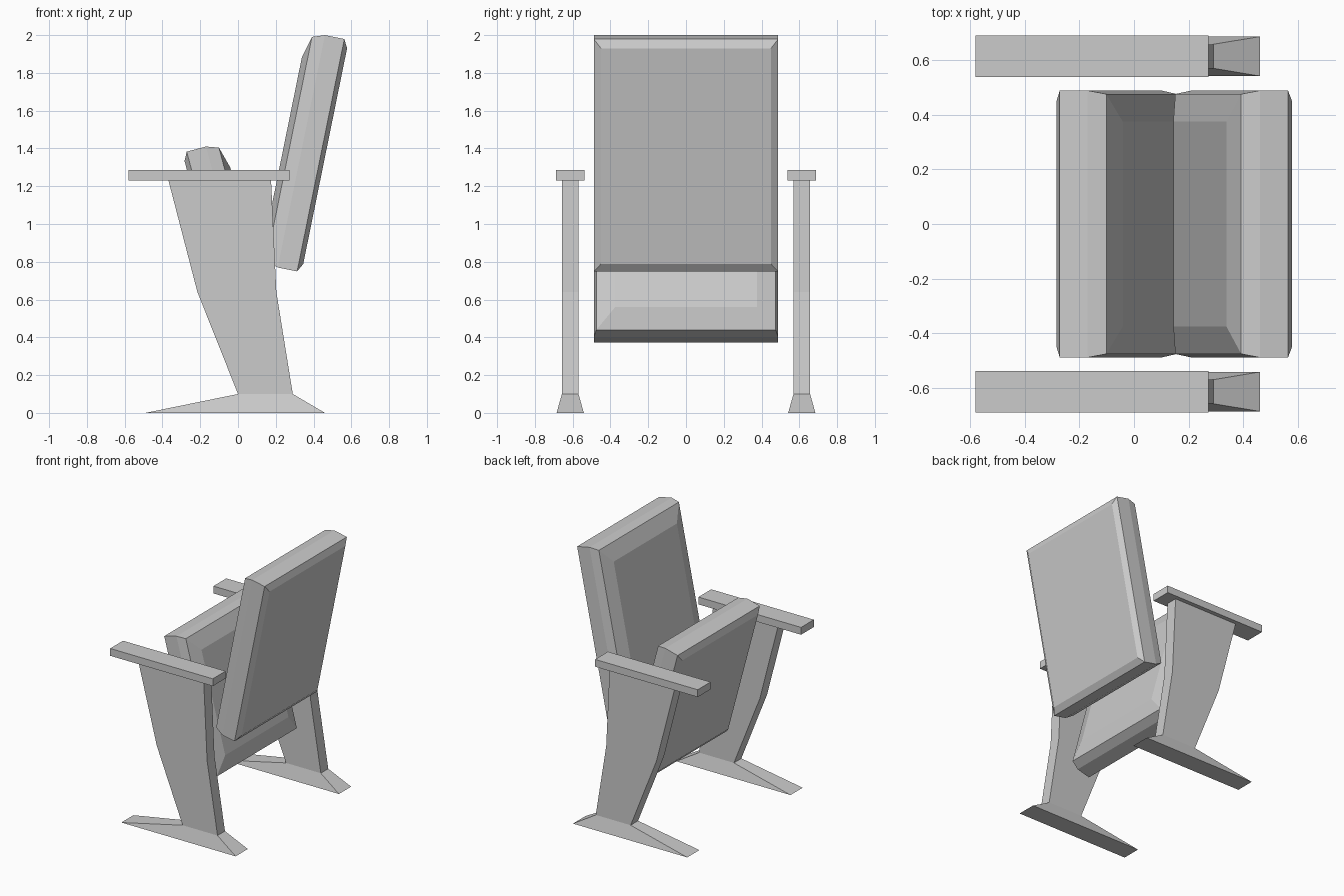
import bpy
import bmesh
from mathutils import Vector

cube = bpy.data.objects.get("Cube")
if cube:
    bpy.data.objects.remove(cube, do_unlink=True)

# One plain grey for the whole chair
grey = bpy.data.materials.new("plain_grey")
grey.use_nodes = True
tone = (0.6, 0.6, 0.6, 1)
grey.diffuse_color = tone
grey.node_tree.nodes["Principled BSDF"].inputs["Base Color"].default_value = tone


def loft(name, rings):
    """Closed flat-faced solid through rings with equal point counts."""
    bm = bmesh.new()
    loops = [[bm.verts.new(p) for p in ring] for ring in rings]
    for a, b in zip(loops, loops[1:]):
        for i in range(len(a)):
            j = (i + 1) % len(a)
            bm.faces.new((a[i], a[j], b[j], b[i]))
    bm.faces.new(loops[0])
    bm.faces.new(loops[-1])
    bmesh.ops.recalc_face_normals(bm, faces=bm.faces)
    mesh = bpy.data.meshes.new(name)
    bm.to_mesh(mesh)
    bm.free()
    mesh.materials.append(grey)
    obj = bpy.data.objects.new(name, mesh)
    bpy.context.collection.objects.link(obj)
    return obj


def rectangle(x0, x1, y, half, z):
    return [(x0, y - half, z), (x1, y - half, z), (x1, y + half, z), (x0, y + half, z)]


def pad(name, bottom, top, facing):
    """Bevelled board and puffed cushion that meet on the line bottom-top."""
    lo, hi = Vector((bottom[0], 0, bottom[1])), Vector((top[0], 0, top[1]))
    up = (hi - lo).normalized()
    out = Vector((up.z, 0, -up.x)) * facing
    side = Vector((0, 1, 0))

    def ring(depth, inset, half):
        a, b = lo + up * inset + out * depth, hi - up * inset + out * depth
        return [a - side * half, a + side * half, b + side * half, b - side * half]

    seam = ring(0, 0, 0.488)
    loft(name + "_board", [ring(-0.129, 0.045, 0.45), ring(-0.105, 0, 0.488), seam])
    loft(name + "_cushion", [seam, ring(0.065, 0.023, 0.475), ring(0.096, 0.14, 0.375)])


pad("backrest", (0.21, 0.77), (0.46, 2.0), -1)
pad("folded_seat", (0.1, 0.4), (-0.17, 1.41), 1)

# Side supports: foot, swept panel and armrest
for label, y in (("left", 0.613), ("right", -0.613)):
    loft(label + "_foot", [rectangle(-0.49, 0.46, y, 0.072, 0),
                           rectangle(0, 0.29, y, 0.044, 0.1)])
    loft(label + "_panel", [rectangle(0, 0.29, y, 0.044, 0.1),
                            rectangle(-0.215, 0.203, y, 0.044, 0.64),
                            rectangle(-0.368, 0.175, y, 0.044, 1.23)])
    loft(label + "_armrest", [rectangle(-0.58, 0.273, y, 0.076, 1.23),
                              rectangle(-0.58, 0.273, y, 0.076, 1.285)])
